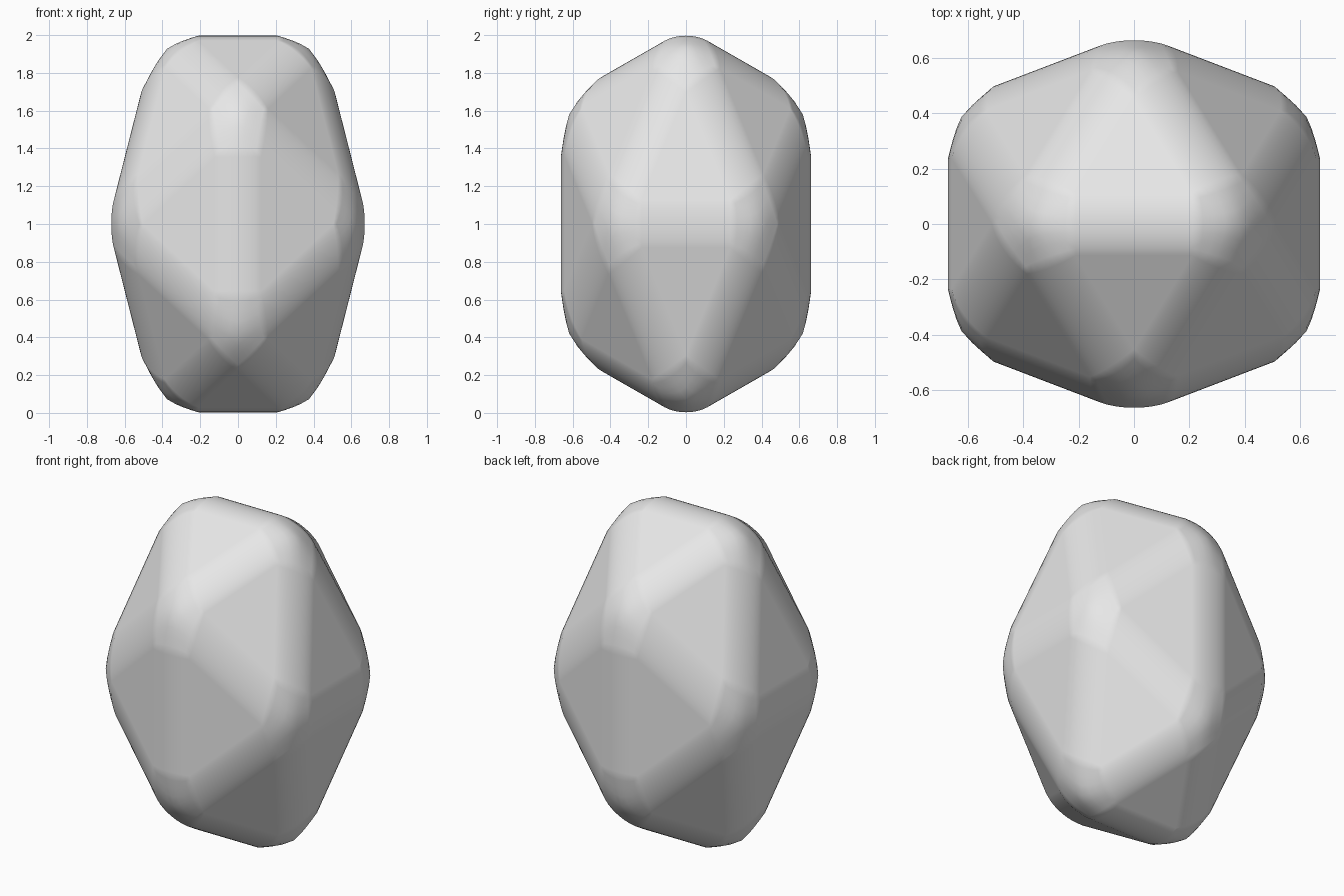
import bpy
import bmesh
import math

cube = bpy.data.objects.get("Cube")
if cube:
    bpy.data.objects.remove(cube, do_unlink=True)

PHI = (1 + math.sqrt(5)) / 2
SIZE = 0.4263      # half edge of the icosahedron
STRETCH = 1.5      # height relative to width
ROUNDING = 0.13    # bevel offset

# Icosahedron corners from three golden rectangles, one per axis plane
bm = bmesh.new()
for a in (-1, 1):
    for b in (-PHI, PHI):
        for x, y, z in ((a, 0, b), (0, b, a), (b, a, 0)):
            bm.verts.new((x * SIZE, y * SIZE, z * SIZE * STRETCH))
bmesh.ops.convex_hull(bm, input=bm.verts)
bmesh.ops.recalc_face_normals(bm, faces=bm.faces)
mesh = bpy.data.meshes.new("rounded_stone")
bm.to_mesh(mesh)
bm.free()

stone = bpy.data.objects.new("rounded_stone", mesh)
stone.location.z = 1
bpy.context.collection.objects.link(stone)
mesh.shade_smooth()

# Soft rounded edges and corners
bevel = stone.modifiers.new("rounded_edges", "BEVEL")
bevel.offset_type = "OFFSET"
bevel.width = ROUNDING
bevel.segments = 8
bevel.limit_method = "NONE"
bevel.harden_normals = True

# Plain light grey
grey = bpy.data.materials.new("light_grey")
grey.use_nodes = True
grey.diffuse_color = (0.8, 0.8, 0.8, 1)
grey.node_tree.nodes["Principled BSDF"].inputs["Base Color"].default_value = (0.8, 0.8, 0.8, 1)
mesh.materials.append(grey)
